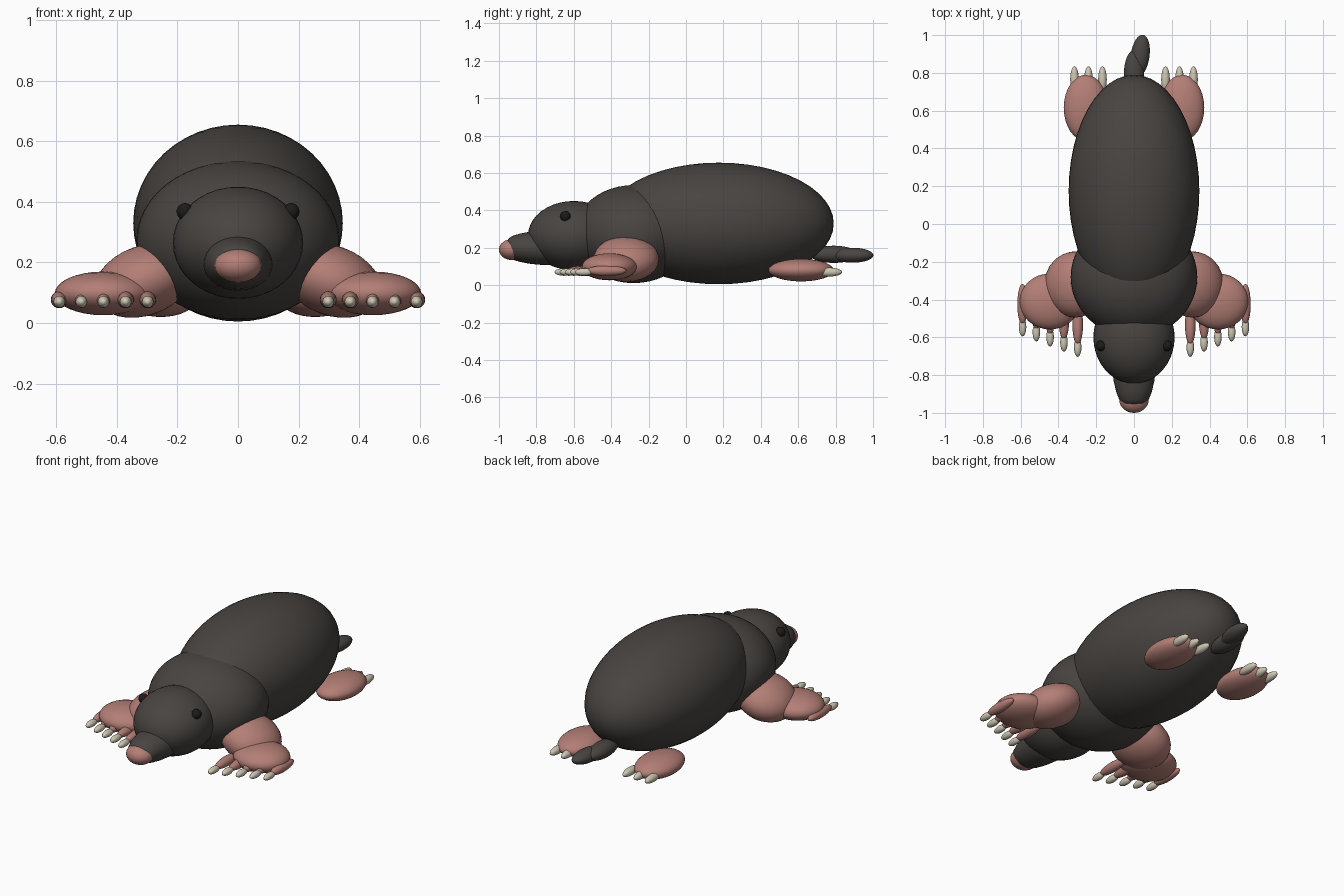
import bpy, bmesh
from math import radians, sin, cos, pi
from mathutils import Matrix

if "Cube" in bpy.data.objects:
    bpy.data.objects.remove(bpy.data.objects["Cube"])


def mat(name, r, g, b):
    m = bpy.data.materials.new(name)
    m.diffuse_color = (r, g, b, 1)
    m.use_nodes = True
    m.node_tree.nodes["Principled BSDF"].inputs["Base Color"].default_value = m.diffuse_color
    return m


FUR = mat("fur", 0.065, 0.058, 0.053)
SKIN = mat("skin", 0.45, 0.21, 0.18)
CLAW = mat("claw", 0.62, 0.57, 0.45)
EYE = mat("eye", 0.012, 0.011, 0.01)


def finish(name, bm, material):
    bmesh.ops.recalc_face_normals(bm, faces=bm.faces)
    for f in bm.faces:
        f.smooth = True
    me = bpy.data.meshes.new(name)
    bm.to_mesh(me)
    bm.free()
    me.materials.append(material)
    ob = bpy.data.objects.new(name, me)
    bpy.context.collection.objects.link(ob)
    return ob


def ellipsoid(name, loc, radii, material, rot=(0, 0, 0), seg=32):
    bm = bmesh.new()
    bmesh.ops.create_uvsphere(bm, u_segments=seg, v_segments=seg // 2, radius=1)
    bm.transform(Matrix.Diagonal((*radii, 1)))
    ob = finish(name, bm, material)
    ob.location = loc
    ob.rotation_euler = [radians(a) for a in rot]
    return ob


def lathe_y(name, profile, z, squash, material, seg=32):
    # rings of (y, radius) around the y axis, flattened in z
    bm = bmesh.new()
    rings = [[bm.verts.new((r * cos(2 * pi * i / seg), y, z + squash * r * sin(2 * pi * i / seg)))
              for i in range(seg)] for y, r in profile]
    for a, b in zip(rings, rings[1:]):
        for i in range(seg):
            j = (i + 1) % seg
            bm.faces.new((a[i], a[j], b[j], b[i]))
    bm.faces.new(rings[0])
    bm.faces.new(rings[-1])
    return finish(name, bm, material)


# body, shoulders, head
ellipsoid("body", (0, 0.175, 0.33), (0.346, 0.615, 0.325), FUR, seg=48)
ellipsoid("shoulders", (0, -0.28, 0.273), (0.335, 0.32, 0.262), FUR, seg=48)
ellipsoid("head", (0, -0.6, 0.265), (0.215, 0.245, 0.185), FUR, seg=40)

# snout and nose
lathe_y("snout", [(-0.68, 0.118), (-0.76, 0.116), (-0.83, 0.108), (-0.89, 0.094),
                  (-0.93, 0.078), (-0.95, 0.06), (-0.96, 0.03)], 0.2, 0.8, FUR)
ellipsoid("nose", (0, -0.93, 0.19), (0.078, 0.07, 0.056), SKIN)

# tail in two overlapping lobes
ellipsoid("tail_base", (0, 0.79, 0.165), (0.054, 0.13, 0.046), FUR)
ellipsoid("tail_tip", (0.032, 0.89, 0.16), (0.05, 0.113, 0.04), FUR, rot=(0, 0, -8))

for side, s in (("left", 1), ("right", -1)):
    # eyes
    ellipsoid(f"eye_{side}", (s * 0.175, -0.645, 0.368), (0.028, 0.028, 0.028), EYE, seg=20)

    # digging arm and palm
    ellipsoid(f"arm_{side}", (s * 0.31, -0.32, 0.14), (0.17, 0.175, 0.115), SKIN, rot=(0, s * 20, 0))
    ellipsoid(f"palm_{side}", (s * 0.445, -0.41, 0.098), (0.16, 0.148, 0.072), SKIN)

    # five fingers with claws, inner ones reaching further forward
    for i in range(5):
        x, tip = s * (0.298 + 0.073 * i), -0.703 + 0.027 * i
        ellipsoid(f"finger_{side}_{i}", (x, tip + 0.17, 0.077), (0.028, 0.108, 0.028), SKIN, seg=20)
        ellipsoid(f"finger_claw_{side}_{i}", (x, tip + 0.05, 0.07), (0.02, 0.05, 0.02), CLAW, seg=16)

    # hind foot with three claws
    ellipsoid(f"hind_foot_{side}", (s * 0.255, 0.615, 0.08), (0.117, 0.175, 0.06), SKIN)
    for i in range(3):
        ellipsoid(f"toe_claw_{side}_{i}", (s * (0.167 + 0.074 * i), 0.765, 0.07),
                  (0.023, 0.07, 0.024), CLAW, seg=16)
